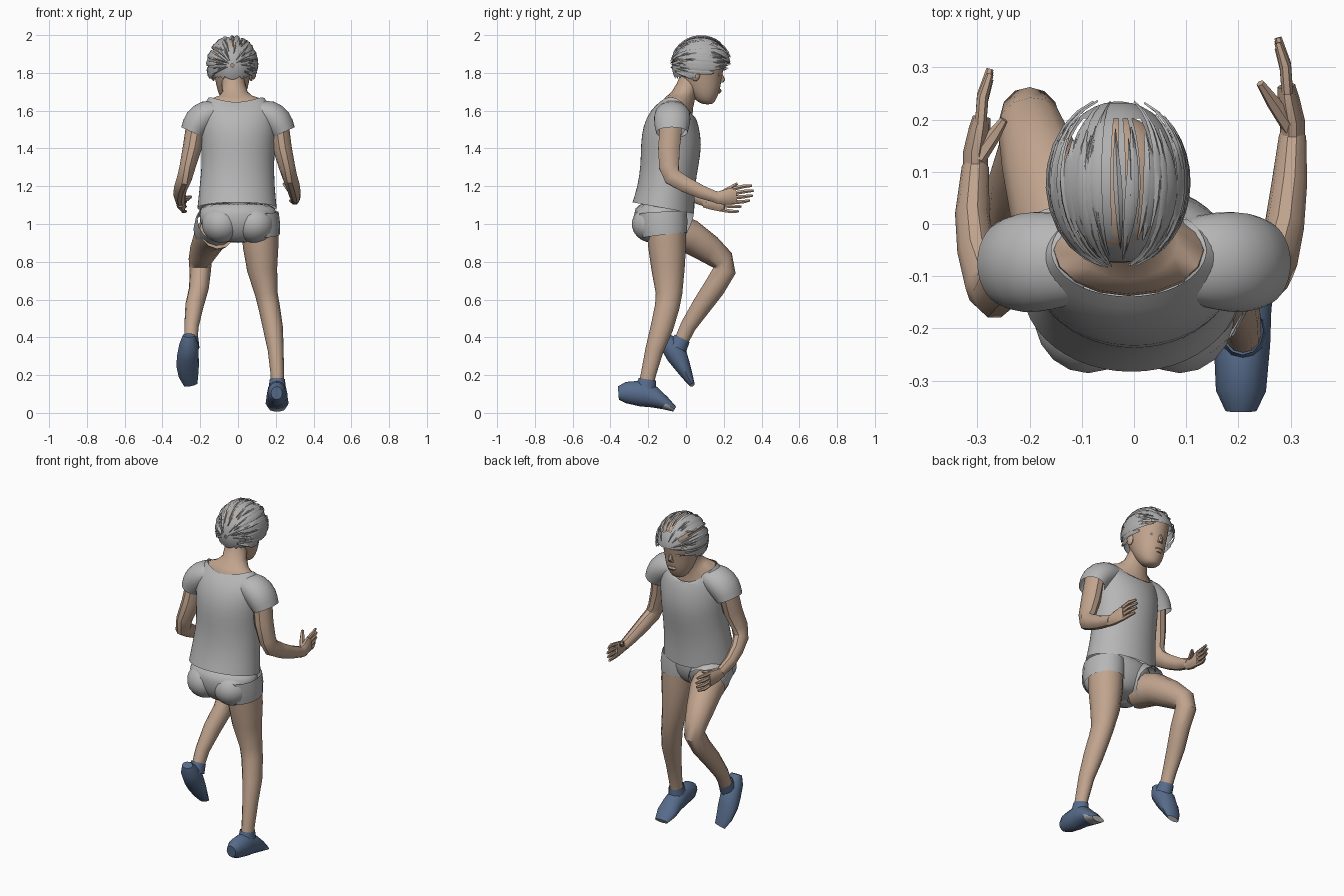
import bpy, bmesh, math, random
from mathutils import Vector, Matrix

cube = bpy.data.objects.get("Cube")
if cube:
    bpy.data.objects.remove(cube, do_unlink=True)
random.seed(4)


def material(name, rgb):
    m = bpy.data.materials.new(name)
    m.use_nodes = True
    col = (*rgb, 1)
    m.diffuse_color = col
    bsdf = m.node_tree.nodes["Principled BSDF"]
    bsdf.inputs["Base Color"].default_value = col
    bsdf.inputs["Roughness"].default_value = 0.8
    return m


SKIN = material("skin", (0.53, 0.37, 0.27))
CLOTH = material("light grey cloth", (0.47, 0.47, 0.47))
HAIR = material("grey hair", (0.43, 0.43, 0.43))
BLUE = material("blue shoe", (0.095, 0.15, 0.26))


def finish(name, bm, mats, angle=35, subsurf=0):
    bmesh.ops.recalc_face_normals(bm, faces=bm.faces[:])
    me = bpy.data.meshes.new(name)
    bm.to_mesh(me)
    bm.free()
    for m in mats:
        me.materials.append(m)
    ob = bpy.data.objects.new(name, me)
    bpy.context.collection.objects.link(ob)
    if subsurf:
        ob.modifiers.new("smooth", "SUBSURF").levels = subsurf
        ob.modifiers["smooth"].render_levels = subsurf
    bpy.ops.object.select_all(action="DESELECT")
    ob.select_set(True)
    bpy.context.view_layer.objects.active = ob
    bpy.ops.object.shade_smooth_by_angle(angle=math.radians(angle))
    return ob


def loft(bm, rings, segs=12, level=False, caps=True):
    """Skin elliptical rings (x, y, z, rx, ry, tilt, dip) along their path."""
    pts = [Vector(r[:3]) for r in rings]
    loops = []
    for i, r in enumerate(rings):
        t = (pts[min(i + 1, len(pts) - 1)] - pts[max(i - 1, 0)]).normalized()
        if level:
            t = Vector((0, 0, 1))
        u = Vector((1, 0, 0))
        u = (u - t * u.dot(t)).normalized()
        v = t.cross(u)
        tilt, dip = (list(r[5:]) + [0, 0])[:2]
        loop = []
        for k in range(segs):
            a = 2 * math.pi * k / segs
            c, s = math.cos(a), math.sin(a)
            p = pts[i] + u * r[3] * c + v * r[4] * s
            p.z += tilt * s + dip * s * s
            loop.append(bm.verts.new(p))
        loops.append(loop)
    for a, b in zip(loops, loops[1:]):
        for k in range(segs):
            n = (k + 1) % segs
            bm.faces.new((a[k], a[n], b[n], b[k]))
    if caps:
        bm.faces.new(loops[0])
        bm.faces.new(loops[-1])


def tube(name, rings, mat, segs=12, level=False, caps=True, subsurf=0, angle=35):
    bm = bmesh.new()
    loft(bm, rings, segs, level, caps)
    return finish(name, bm, [mat], angle, subsurf)


def ball(name, centre, radii, mat, segs=14):
    bm = bmesh.new()
    bmesh.ops.create_uvsphere(bm, u_segments=segs, v_segments=segs // 2 + 2, radius=1,
                              matrix=Matrix.Translation(centre) @ Matrix.Diagonal((*radii, 1)))
    return finish(name, bm, [mat], 50)


# Shirt: body with tilted hem and scooped neckline, then sleeves
tube("shirt_body", [
    (-.005, -.12, 1.085, .212, .165, -.03), (-.005, -.105, 1.2, .20, .152),
    (0, -.085, 1.32, .192, .155), (0, -.078, 1.42, .198, .163), (0, -.08, 1.52, .205, .15),
    (0, -.07, 1.61, .2, .118, -.015, -.02), (-.01, -.05, 1.665, .15, .09, -.04, -.06)],
    CLOTH, 24, True, False, 1, 60)
for side, s in (("left", 1), ("right", -1)):
    tube(side + "_sleeve", [
        (.09 * s, -.07, 1.595, .055, .08), (.16 * s, -.07, 1.585, .085, .098),
        (.215 * s, -.075, 1.54, .085, .1), (.24 * s, -.075, 1.485, .068, .086)],
        CLOTH, 16, False, False, 1, 60)

# Shorts: hips, seat and two leg cuffs
tube("shorts_hips", [(0, -.13, 1.12, .195, .135), (0, -.135, 1.05, .212, .145),
                     (0, -.135, .98, .2, .14), (0, -.13, .92, .11, .10),
                     (0, -.13, .90, .05, .06)], CLOTH, 20, True, True, 1, 60)
for side, s in (("left", 1), ("right", -1)):
    ball(side + "_seat", (.088 * s, -.175, 1.0), (.105, .112, .1), CLOTH, 18)
tube("left_shorts_cuff", [(.11, -.125, 1.06, .105, .13), (.113, -.122, 1.0, .11, .13),
                          (.115, -.115, .94, .106, .12)], CLOTH, 16, angle=60, caps=False)
tube("right_shorts_cuff", [(-.11, -.13, 1.02, .105, .12), (-.12, -.06, .99, .112, .12),
                           (-.13, -.01, .965, .108, .108)], CLOTH, 16, angle=60, caps=False)

# Legs: left one standing, right one raised with bent knee
tube("left_leg", [
    (.115, -.105, 1.0, .098, .105), (.12, -.1, .88, .094, .1), (.128, -.095, .76, .08, .088),
    (.15, -.09, .63, .06, .07), (.165, -.1, .56, .057, .065), (.185, -.128, .45, .053, .06),
    (.2, -.168, .33, .042, .048), (.208, -.2, .2, .035, .04), (.209, -.215, .12, .035, .04)], SKIN)
tube("right_leg", [
    (-.11, -.1, .965, .098, .1), (-.145, .02, .935, .092, .09), (-.178, .12, .868, .077, .077),
    (-.2, .192, .808, .062, .063), (-.2, .205, .755, .057, .06), (-.207, .148, .66, .052, .058),
    (-.23, .085, .57, .049, .052), (-.246, .012, .46, .038, .042), (-.25, -.03, .37, .034, .037)], SKIN)


# Shoes: blue with a pale sole under the toes
def shoe(name, rings, toe_rule):
    bm = bmesh.new()
    loft(bm, rings, 12)
    bm.normal_update()
    for f in bm.faces:
        f.material_index = int(toe_rule(f.calc_center_median()))
    finish(name, bm, [BLUE, CLOTH], 40)


shoe("left_shoe", [
    (.205, -.358, .105, .03, .035), (.205, -.32, .108, .048, .056), (.207, -.23, .103, .054, .07),
    (.207, -.17, .082, .056, .056), (.207, -.11, .05, .061, .034), (.207, -.06, .02, .042, .015)],
    lambda c: c.y > -.14 and c.z < .035)
shoe("right_shoe", [
    (-.26, -.112, .41, .033, .024), (-.26, -.09, .365, .05, .05), (-.265, -.048, .305, .057, .056),
    (-.267, -.02, .25, .06, .043), (-.262, .008, .195, .052, .029), (-.25, .033, .148, .036, .014)],
    lambda c: c.y > .02 and c.z < .165)
tube("left_shoe_collar", [(.208, -.212, .13, .046, .055), (.208, -.205, .178, .04, .046)],
     BLUE, caps=False)
tube("right_shoe_collar", [(-.25, -.045, .345, .046, .05), (-.25, -.02, .395, .04, .044)],
     BLUE, caps=False)

# Arms bent at the elbow
tube("left_arm", [
    (.215, -.078, 1.54, .052, .062), (.235, -.09, 1.40, .05, .06), (.26, -.09, 1.30, .043, .055),
    (.274, -.072, 1.25, .04, .05), (.288, -.005, 1.21, .038, .044), (.298, .08, 1.17, .034, .037),
    (.304, .17, 1.138, .026, .03)], SKIN, 10)
tube("right_arm", [
    (-.22, -.078, 1.54, .052, .062), (-.243, -.1, 1.40, .05, .06), (-.268, -.13, 1.30, .042, .052),
    (-.284, -.118, 1.24, .04, .05), (-.303, -.05, 1.195, .036, .042), (-.31, .02, 1.155, .033, .036),
    (-.304, .11, 1.118, .026, .03)], SKIN, 10)


# Hands: palm, four fingers curling inward, thumb
def hand(name, wrist, s, rise, thumb):
    w = Vector(wrist)

    def at(x, y, z, rx, ry):
        return (w.x - s * x, w.y + y, w.z + z, rx, ry)
    bm = bmesh.new()
    loft(bm, [at(0, -.015, 0, .024, .028), at(0, .03, rise * .1, .024, .04),
              at(.008, .075, rise * .4, .021, .046), at(.012, .1, rise * .5, .017, .044)], 10)
    for i, length in enumerate((.075, .09, .095, .085)):
        z = -.035 + .0235 * i
        loft(bm, [at(.01, .085, z + rise * .5, .011, .012),
                  at(.014, .1 + length * .45, z * 1.15 + rise * .8, .011, .011),
                  at(.028, .1 + length * .97, z * 1.1 + rise, .007, .007)], 6)
    tx, ty, tz = thumb
    loft(bm, [at(.005, .02, .02, .016, .018), at(tx * .6, ty * .65, tz * .65, .014, .015),
              at(tx, ty, tz, .008, .008)], 6)
    finish(name, bm, [SKIN], 40)


hand("left_hand", (.304, .165, 1.138), 1, .025, (.062, .105, .075))
hand("right_hand", (-.304, .105, 1.115), -1, -.01, (.055, .095, .03))

# Neck with shoulder skin inside the neckline, and head
tube("neck", [
    (-.01, -.05, 1.63, .147, .088, -.04, -.06), (-.01, -.05, 1.657, .143, .084, -.04, -.055),
    (-.012, -.035, 1.672, .095, .072, -.03, -.03), (-.016, -.01, 1.70, .067, .066),
    (-.025, .018, 1.75, .062, .064), (-.03, .04, 1.81, .062, .064)], SKIN, 16, True, True, 0, 50)
tube("head", [
    (-.03, .115, 1.632, .03, .028), (-.03, .103, 1.655, .058, .055), (-.03, .095, 1.70, .079, .085),
    (-.03, .082, 1.75, .09, .106), (-.03, .077, 1.80, .1, .119), (-.03, .075, 1.87, .112, .14),
    (-.03, .075, 1.92, .107, .135), (-.03, .075, 1.96, .078, .1), (-.03, .075, 1.982, .03, .04)],
    SKIN, 16, True, True, 1, 60)
tube("nose", [(-.03, .183, 1.80, .009, .008), (-.03, .192, 1.765, .014, .016),
              (-.03, .183, 1.748, .017, .014)], SKIN, 8, True)
tube("lips", [(-.03, .176, 1.715, .022, .008), (-.03, .178, 1.705, .027, .011),
              (-.03, .172, 1.692, .02, .008)], SKIN, 8, True)
for side, s in (("left", 1), ("right", -1)):
    ball(side + "_ear", (-.03 + s * .1, .05, 1.79), (.012, .024, .034), SKIN, 10)
    ball(side + "_eye", (-.03 + s * .04, .172, 1.79), (.016, .008, .008), CLOTH, 10)

# Hair: strips of a dome swept back from the forehead, open between some strips
CENTRE, RADII = Vector((-.03, .08, 1.84)), (.128, .155, .152)


def dome(phi, theta, lift):
    return CENTRE + Vector((
        (RADII[0] + lift) * math.sin(theta) * math.sin(phi),
        (RADII[1] + lift) * math.cos(theta),
        (RADII[2] + lift) * math.sin(theta) * math.cos(phi)))


def hairline(p):
    return p.z > 1.785 + .27 * p.y


bm = bmesh.new()
STRIPS, STEPS = 56, 20
for i in range(STRIPS):
    a0, a1 = (2 * math.pi * (i + d) / STRIPS for d in (0, 1))
    gap = random.random() < .2
    for j in range(STEPS):
        if gap and 3 < j < 15:
            continue
        t0, t1 = (math.pi * (.02 + .96 * (j + d) / STEPS) for d in (0, 1))
        q = [dome(a0, t0, 0), dome(a1, t0, 0), dome(a1, t1, 0), dome(a0, t1, 0)]
        if hairline(sum(q, Vector()) / 4):
            bm.faces.new([bm.verts.new(p) for p in q])
bmesh.ops.remove_doubles(bm, verts=bm.verts[:], dist=.0002)
finish("hair_cap", bm, [HAIR], 50)

# Loose locks: tapering ribbons lying over the dome
bm = bmesh.new()
for i in range(60):
    phi = math.radians(random.uniform(-118, 118))
    start, end = random.uniform(.1, .35), random.uniform(.65, .95)
    width, lift = random.uniform(.05, .12), random.uniform(.002, .008)
    drift = random.uniform(-.15, .15)
    prev = None
    for j in range(11):
        f = j / 10
        theta = math.pi * (start + (end - start) * f)
        w = width * (.15 + math.sin(math.pi * f))
        mid = phi + drift * f
        row = [dome(mid + d * w, theta, lift + (.004 if d == 0 else 0)) for d in (-1, 0, 1)]
        if not hairline(row[1] + Vector((0, 0, .025))):
            prev = None
            continue
        row = [bm.verts.new(p) for p in row]
        if prev:
            for k in (0, 1):
                bm.faces.new((prev[k], prev[k + 1], row[k + 1], row[k]))
        prev = row
bmesh.ops.delete(bm, geom=[v for v in bm.verts if not v.link_faces], context="VERTS")
finish("hair_locks", bm, [HAIR], 50)
